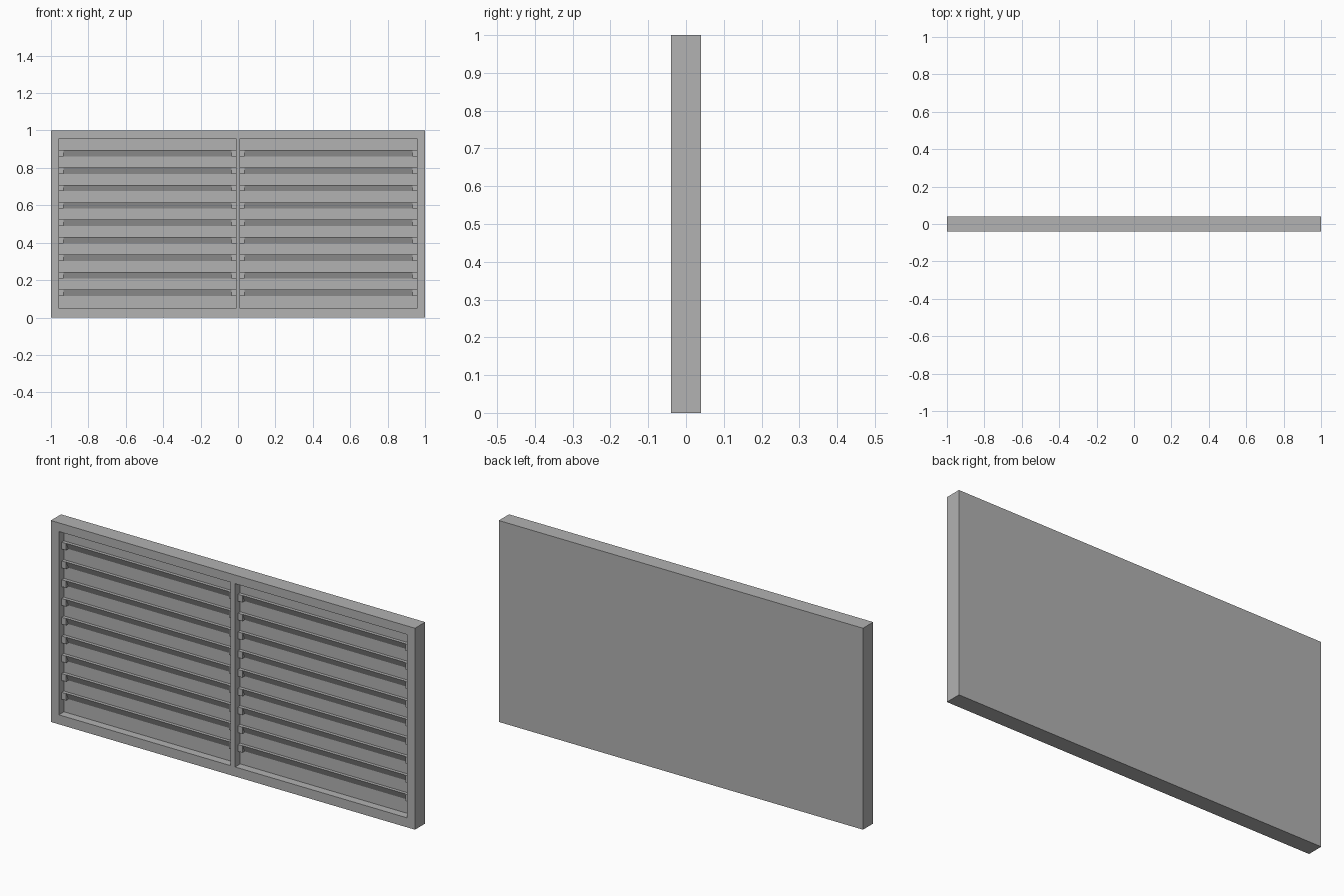
import bpy
import bmesh

cube = bpy.data.objects.get("Cube")
if cube:
    bpy.data.objects.remove(cube, do_unlink=True)

grey = bpy.data.materials.new("plain grey")
grey.use_nodes = True
grey.diffuse_color = (0.445, 0.445, 0.445, 1)
grey.node_tree.nodes["Principled BSDF"].inputs["Base Color"].default_value = grey.diffuse_color


def extrude_x(name, profile, spans):
    """Extrude a (y, z) profile along x over each span, as one object."""
    bm = bmesh.new()
    for x0, x1 in spans:
        face = bm.faces.new([bm.verts.new((x0, y, z)) for y, z in profile])
        grown = bmesh.ops.extrude_face_region(bm, geom=[face])["geom"]
        moved = [v for v in grown if isinstance(v, bmesh.types.BMVert)]
        bmesh.ops.translate(bm, verts=moved, vec=(x1 - x0, 0, 0))
    bmesh.ops.recalc_face_normals(bm, faces=bm.faces)
    mesh = bpy.data.meshes.new(name)
    bm.to_mesh(mesh)
    bm.free()
    mesh.materials.append(grey)
    obj = bpy.data.objects.new(name, mesh)
    bpy.context.collection.objects.link(obj)
    return obj


def rect(y0, y1, z0, z1):
    return [(y0, z0), (y1, z0), (y1, z1), (y0, z1)]


FRONT, BACK, PANEL = -0.04, 0.04, 0.0
SIDE, MID, LOW, HIGH = 0.956, 0.012, 0.047, 0.957
bays = [(-SIDE, -MID), (MID, SIDE)]

# Outer frame, central divider and recessed back panel
extrude_x("bottom_rail", rect(FRONT, BACK, 0, LOW), [(-1, 1)])
extrude_x("top_rail", rect(FRONT, BACK, HIGH, 1), [(-1, 1)])
extrude_x("side_stiles", rect(FRONT, BACK, LOW, HIGH), [(-1, -SIDE), (SIDE, 1)])
extrude_x("centre_divider", rect(FRONT, BACK, LOW, HIGH), [(-MID, MID)])
extrude_x("back_panel", rect(PANEL, BACK, LOW, HIGH), bays)

# Undercut louvre slats, held by a small block at each end
CLIP = 0.024
slat_spans = [(a + CLIP, b - CLIP) for a, b in bays]
clip_spans = [s for a, b in bays for s in ((a, a + CLIP), (b - CLIP, b))]
for i in range(9):
    z = 0.116 + i * 0.0932
    top = z + 0.034
    extrude_x(f"slat_{i + 1}", [(PANEL, z), (PANEL, top), (-0.016, top)], slat_spans)
    extrude_x(f"slat_clips_{i + 1}", rect(-0.018, PANEL, z, top), clip_spans)
